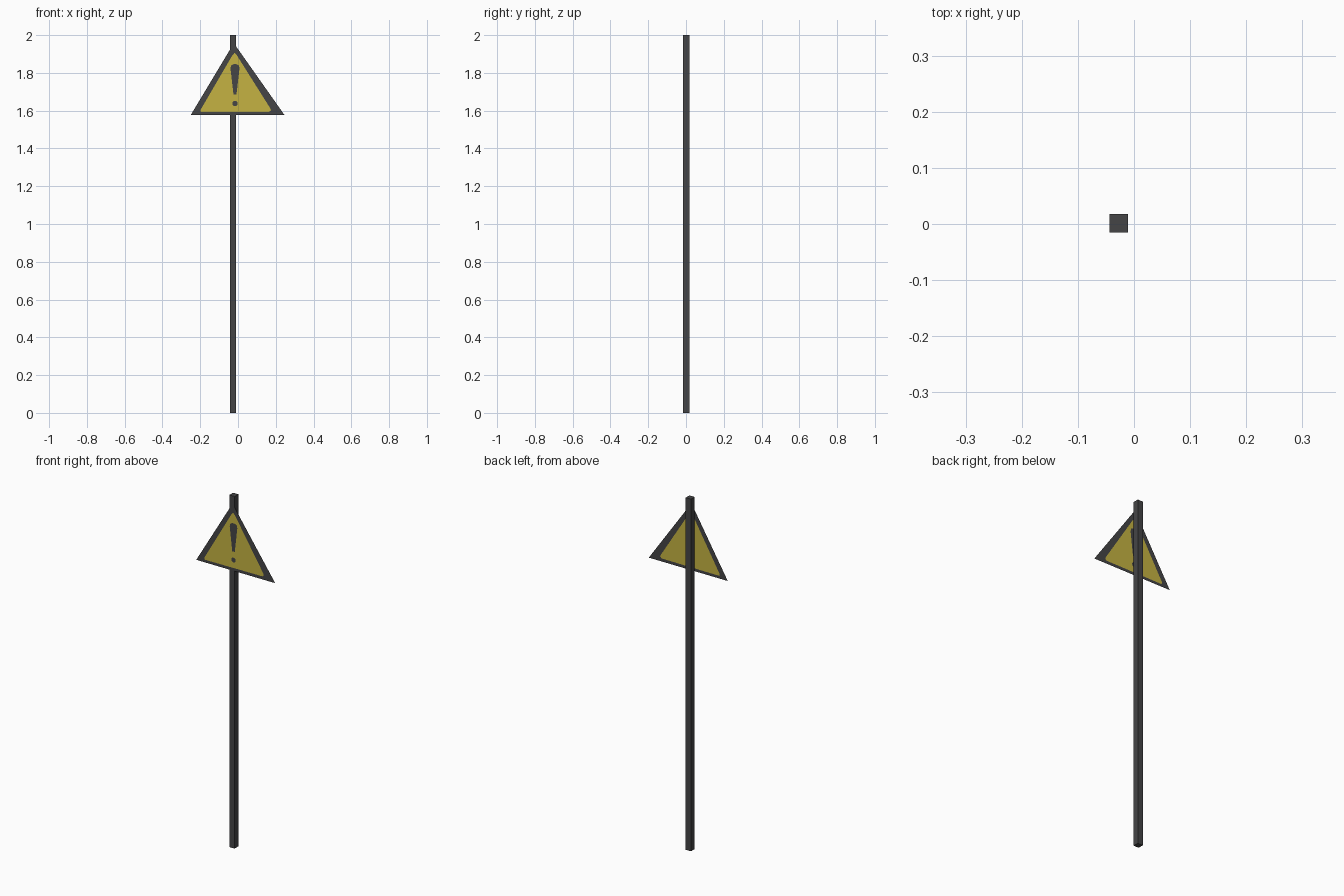
import bpy
import math

if "Cube" in bpy.data.objects:
    bpy.data.objects.remove(bpy.data.objects["Cube"])

PLATE_Y = -0.0175


def material(name, rgb):
    m = bpy.data.materials.new(name)
    m.diffuse_color = (*rgb, 1)
    m.use_nodes = True
    m.node_tree.nodes["Principled BSDF"].inputs["Base Color"].default_value = m.diffuse_color
    return m


dark = material("dark grey", (0.06, 0.06, 0.062))
yellow = material("warning yellow", (0.56, 0.45, 0.055))


def flat_shape(name, outlines, mat):
    """Upright sheet from outlines in x, z; inner outlines become holes."""
    cu = bpy.data.curves.new(name, 'CURVE')
    cu.dimensions = '2D'
    cu.fill_mode = 'BOTH'
    for pts in outlines:
        s = cu.splines.new('POLY')
        s.points.add(len(pts) - 1)
        for p, (x, z) in zip(s.points, pts):
            p.co = (x, z, 0, 1)
        s.use_cyclic_u = True
    ob = bpy.data.objects.new(name, cu)
    bpy.context.collection.objects.link(ob)
    ob.location.y = PLATE_Y
    ob.rotation_euler.x = math.pi / 2
    cu.materials.append(mat)
    bpy.ops.object.select_all(action='DESELECT')
    ob.select_set(True)
    bpy.context.view_layer.objects.active = ob
    bpy.ops.object.convert(target='MESH')
    return ob


# Square pole
bpy.ops.mesh.primitive_cube_add(size=1, location=(-0.027, 0.001, 1))
pole = bpy.context.object
pole.name = "pole"
pole.scale = (0.033, 0.033, 2)
pole.data.materials.append(dark)

# Outlines of the sign
outer = [(-0.25, 1.577), (0.246, 1.577), (-0.022, 1.957)]
inner = [(-0.197, 1.592), (0.165, 1.594), (0.175, 1.603), (0.168, 1.617),
         (-0.006, 1.893), (-0.018, 1.906), (-0.030, 1.893), (-0.198, 1.605)]
bar = [(-0.024, 1.686), (-0.008, 1.686), (0.008, 1.825), (0.004, 1.84),
       (-0.008, 1.846), (-0.024, 1.846), (-0.036, 1.84), (-0.040, 1.825)]
dot = [(-0.016 + 0.014 * math.cos(math.tau * i / 12),
        1.638 + 0.014 * math.sin(math.tau * i / 12)) for i in range(12)]

# Border, panel and warning mark, all flush in one sheet
flat_shape("sign_border", [outer, inner], dark)
flat_shape("sign_panel", [inner, bar, dot], yellow)
flat_shape("warning_bar", [bar], dark)
flat_shape("warning_dot", [dot], dark)
